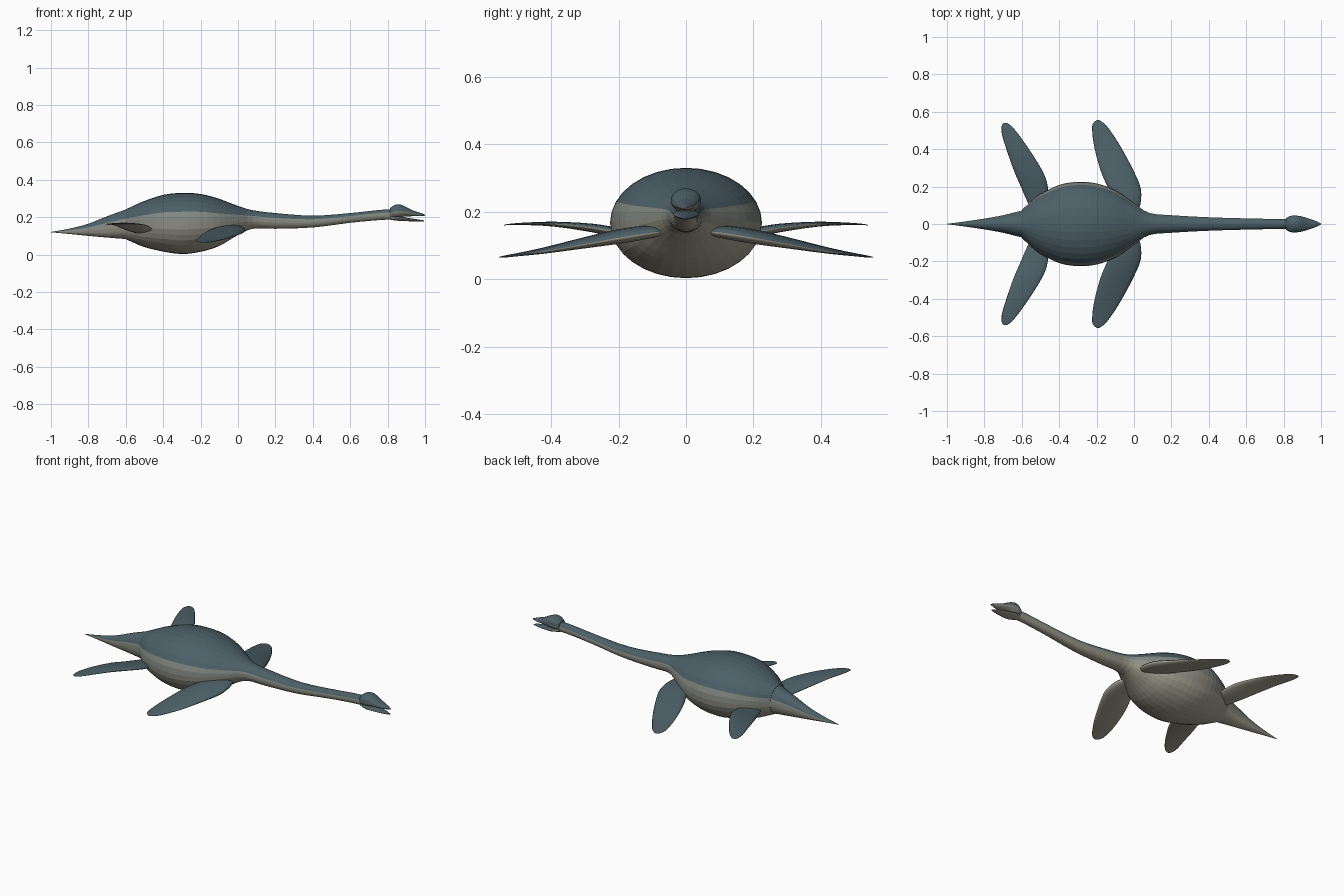
import bpy, bmesh, math
from mathutils import Vector

cube = bpy.data.objects.get("Cube")
if cube:
    bpy.data.objects.remove(cube, do_unlink=True)


def make_material(name, colour):
    mat = bpy.data.materials.new(name)
    mat.use_nodes = True
    mat.diffuse_color = colour
    mat.node_tree.nodes["Principled BSDF"].inputs["Base Color"].default_value = colour
    return mat


# Skin colours from the back down to the belly
MATERIALS = [make_material("slate blue back", (0.072, 0.115, 0.136, 1)),
             make_material("grey green flank", (0.22, 0.245, 0.22, 1)),
             make_material("warm grey flank", (0.29, 0.29, 0.245, 1)),
             make_material("pale belly", (0.37, 0.355, 0.28, 1))]


def refine(rows, steps):
    """Smoothly interpolate between the rows of a station table."""
    rows = [Vector(r) for r in rows]
    out = []
    for i in range(len(rows) - 1):
        a, b = rows[i], rows[i + 1]
        before = rows[i - 1] if i else a * 2 - b
        after = rows[i + 2] if i + 2 < len(rows) else b * 2 - a
        for s in range(steps):
            t = s / steps
            out.append((a * 2 + (b - before) * t
                        + (before * 2 - a * 5 + b * 4 - after) * t * t
                        + (a * 3 - before - b * 3 + after) * t ** 3) / 2)
    return out + [rows[-1]]


def loft(name, rings, colour_rule):
    """Skin a list of point rings, cap the ends, colour the sides by rule."""
    bm = bmesh.new()
    loops = [[bm.verts.new(p) for p in ring] for ring in rings]
    count = len(loops[0])
    for one, two in zip(loops, loops[1:]):
        for k in range(count):
            n = (k + 1) % count
            face = bm.faces.new((one[k], one[n], two[n], two[k]))
            face.material_index = colour_rule(math.sin(math.tau * (k + 0.5) / count))
    for loop in (loops[0], loops[-1]):
        bm.faces.new(loop).material_index = 1
    bmesh.ops.recalc_face_normals(bm, faces=bm.faces)
    mesh = bpy.data.meshes.new(name)
    bm.to_mesh(mesh)
    bm.free()
    for mat in MATERIALS:
        mesh.materials.append(mat)
    obj = bpy.data.objects.new(name, mesh)
    bpy.context.collection.objects.link(obj)
    return obj


def trunk(name, rows, steps, count=32, edge=0.36):
    """Rows are x, half width, bottom, top; rings are ellipses across x."""
    rings = []
    for x, w, low, high in refine(rows, steps):
        mid, tall = (low + high) / 2, (high - low) / 2
        angles = [math.tau * k / count for k in range(count)]
        rings.append([(x, w * math.cos(a), mid + tall * math.sin(a)) for a in angles])
    bands = (edge, edge - 0.36, edge - 0.76)
    return loft(name, rings, lambda height: sum(height < b for b in bands))


def flipper(name, side, rows, tilt, thick, count=16):
    """Rows are y, trailing x, leading x, z; sections are thin tilted ovals."""
    rings = []
    widest = max(r[2] - r[1] for r in rows)
    for y, back, front, z in refine(rows, 3):
        half, mid = (front - back) / 2, (front + back) / 2
        lift = thick * (half * 2 / widest) * max(0.25, 1 - y * 1.5)
        ring = []
        for k in range(count):
            a = math.tau * k / count
            ring.append((mid + half * math.cos(a), side * y,
                         z + tilt * half * math.cos(a) + lift * math.sin(a)))
        rings.append(ring)
    obj = loft(name, rings, lambda height: 0 if height > 0 else 3)
    obj.data.shade_smooth()


# Body and long neck
trunk("body_and_neck", [
    (-0.6, 0.074, 0.082, 0.242), (-0.55, 0.122, 0.06, 0.265),
    (-0.5, 0.16, 0.04, 0.287), (-0.4, 0.209, 0.016, 0.319),
    (-0.3, 0.225, 0.003, 0.33), (-0.2, 0.217, 0.015, 0.324),
    (-0.1, 0.18, 0.046, 0.298), (0, 0.112, 0.105, 0.26),
    (0.08, 0.06, 0.138, 0.237), (0.2, 0.047, 0.138, 0.222),
    (0.4, 0.036, 0.145, 0.208), (0.6, 0.03, 0.17, 0.222),
    (0.75, 0.027, 0.184, 0.238), (0.84, 0.026, 0.188, 0.243)], 3)

# Tail tapering to a point
trunk("tail", [
    (-1, 0.001, 0.119, 0.121), (-0.9, 0.014, 0.11, 0.139),
    (-0.8, 0.029, 0.1, 0.165), (-0.7, 0.047, 0.091, 0.205),
    (-0.6, 0.072, 0.083, 0.241)], 3)

# Skull with a domed back and a pointed snout
trunk("skull", [
    (0.812, 0.03, 0.2, 0.248), (0.835, 0.043, 0.197, 0.264),
    (0.86, 0.045, 0.198, 0.269), (0.89, 0.042, 0.203, 0.259),
    (0.93, 0.031, 0.205, 0.238), (0.97, 0.017, 0.205, 0.225),
    (1, 0.003, 0.208, 0.214)], 2, 24, 0)

# Lower jaw held slightly open
trunk("lower_jaw", [
    (0.815, 0.026, 0.186, 0.212), (0.86, 0.038, 0.18, 0.205),
    (0.92, 0.028, 0.178, 0.194), (0.97, 0.015, 0.177, 0.187),
    (0.995, 0.003, 0.178, 0.182)], 2, 24)

# Paired flippers
for side, label in ((1, "left"), (-1, "right")):
    flipper(label + "_front_flipper", side, [
        (0.06, -0.06, 0.005, 0.143), (0.1, -0.09, 0.033, 0.141),
        (0.19, -0.137, 0.036, 0.128), (0.29, -0.18, -0.005, 0.11),
        (0.42, -0.214, -0.075, 0.085), (0.51, -0.224, -0.135, 0.071),
        (0.54, -0.217, -0.162, 0.067), (0.555, -0.2, -0.185, 0.065)], -0.04, 0.031)
    flipper(label + "_rear_flipper", side, [
        (0.08, -0.55, -0.49, 0.12), (0.13, -0.575, -0.468, 0.128),
        (0.2, -0.605, -0.461, 0.138), (0.28, -0.64, -0.487, 0.152),
        (0.39, -0.679, -0.555, 0.163), (0.48, -0.706, -0.618, 0.164),
        (0.525, -0.707, -0.657, 0.162), (0.54, -0.697, -0.68, 0.16)], 0.02, 0.022)
